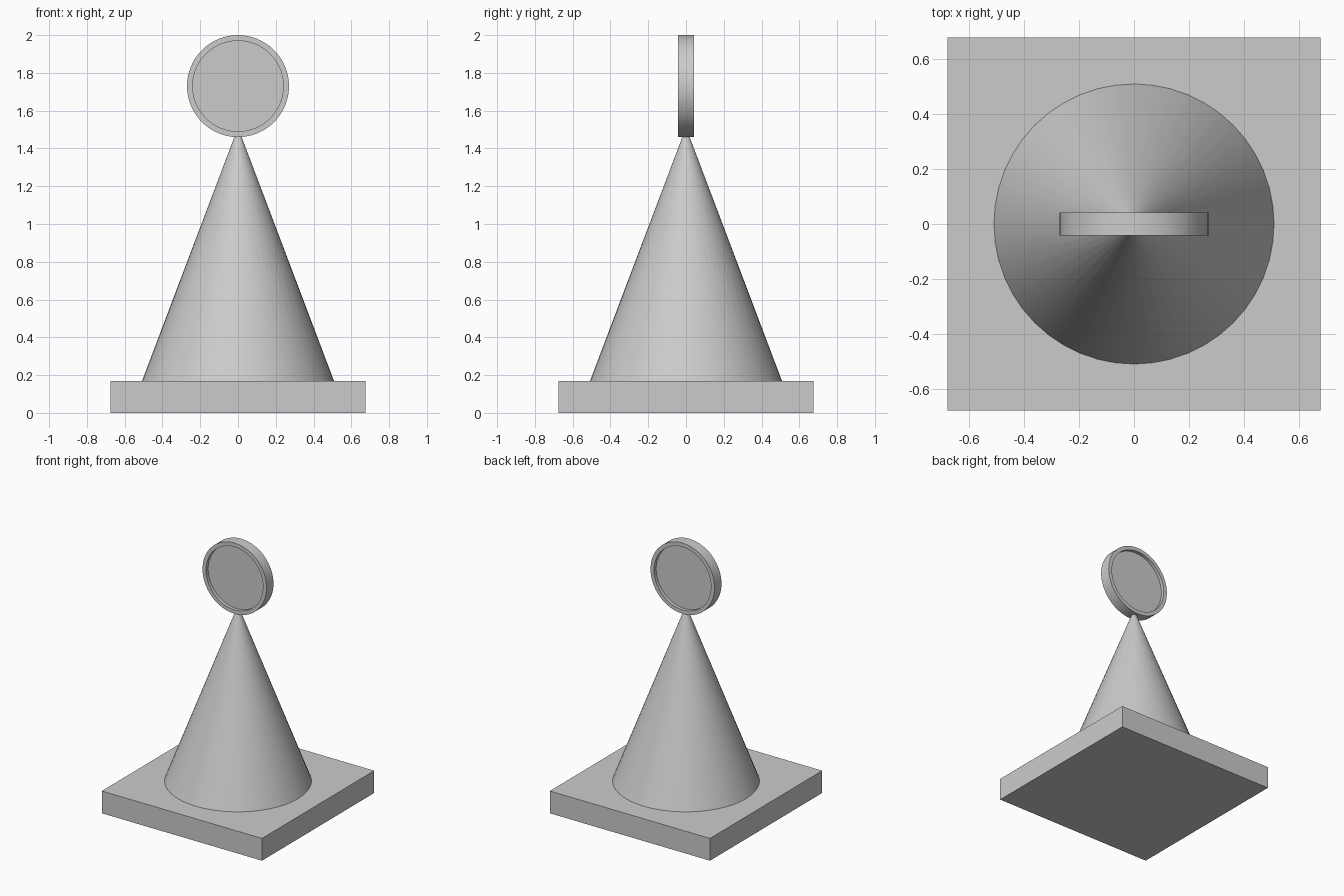
import bpy
import bmesh
import math

if "Cube" in bpy.data.objects:
    bpy.data.objects.remove(bpy.data.objects["Cube"], do_unlink=True)

GREY = (0.6, 0.6, 0.6, 1)
grey = bpy.data.materials.new("plain_grey")
grey.use_nodes = True
grey.diffuse_color = GREY
grey.node_tree.nodes["Principled BSDF"].inputs["Base Color"].default_value = GREY


def finish(name, smooth=False):
    """Name the active object, colour it and shade it."""
    obj = bpy.context.object
    obj.name = name
    obj.data.materials.append(grey)
    if smooth:
        bpy.ops.object.shade_smooth_by_angle(angle=math.radians(30))
    return obj


# Square base slab
bpy.ops.mesh.primitive_cube_add(size=1, location=(0, 0, 0.085))
bpy.context.object.scale = (1.352, 1.352, 0.17)
bpy.ops.object.transform_apply(location=False, rotation=False)
finish("base")

# Tapered body, its tip tucked into the disc rim
bpy.ops.mesh.primitive_cone_add(vertices=48, radius1=0.508, radius2=0.01,
                                depth=1.315, location=(0, 0, 0.17 + 1.315 / 2))
finish("cone_body", smooth=True)

# Upright disc with a shallow recess on both faces
bpy.ops.mesh.primitive_cylinder_add(vertices=64, radius=0.27, depth=0.084,
                                    location=(0, 0, 1.73),
                                    rotation=(math.pi / 2, 0, 0))
disc = bpy.context.object
bm = bmesh.new()
bm.from_mesh(disc.data)
caps = [f for f in bm.faces if abs(f.normal.z) > 0.9]
bmesh.ops.inset_individual(bm, faces=caps, thickness=0.03)
for cap in caps:
    rim_face = bmesh.ops.extrude_discrete_faces(bm, faces=[cap])["faces"][0]
    bmesh.ops.translate(bm, verts=rim_face.verts, vec=-0.025 * rim_face.normal)
bm.to_mesh(disc.data)
bm.free()
finish("top_disc", smooth=True)
